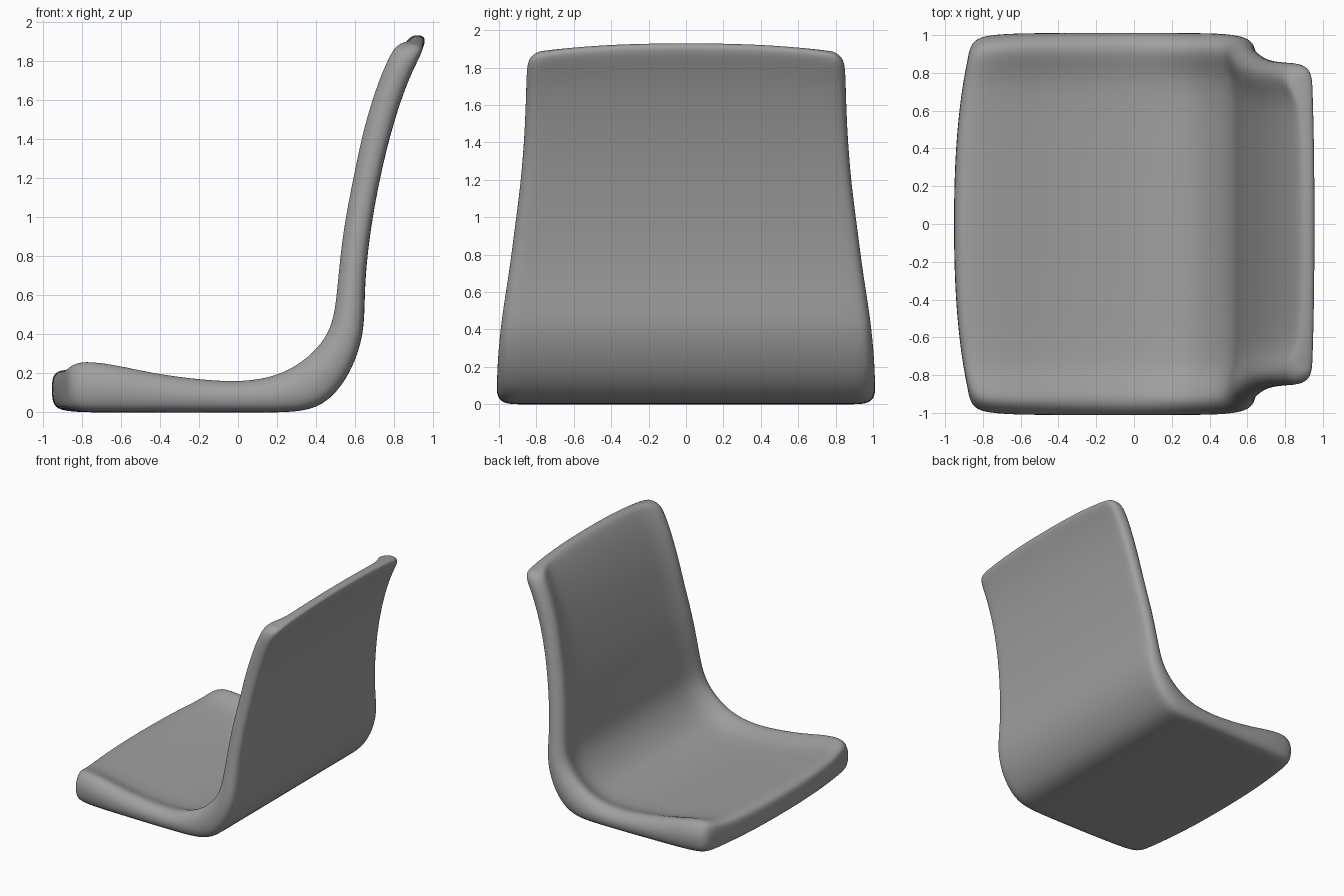
import bpy, bmesh

cube = bpy.data.objects.get("Cube")
if cube:
    bpy.data.objects.remove(cube)

# Plain grey plastic
grey = bpy.data.materials.new("grey_plastic")
grey.use_nodes = True
colour = (0.35, 0.35, 0.35, 1)
grey.diffuse_color = colour
grey.node_tree.nodes["Principled BSDF"].inputs["Base Color"].default_value = colour

# Side profile from front lip to top edge:
# (outer x, outer z), (inner x, inner z), half width, thickness left in the hollow
STATIONS = [
    ((-.875, .06), (-.875, .19), .90, .9),
    ((-.85, .015), (-.85, .235), .965, .9),
    ((-.77, 0), (-.78, .268), .99, .84),
    ((-.6, 0), (-.6, .24), 1, .74),
    ((-.4, 0), (-.4, .193), 1, .68),
    ((-.1, 0), (-.1, .158), 1, .66),
    ((.12, 0), (.07, .162), 1, .66),
    ((.29, 0), (.2, .19), 1, .66),
    ((.44, .03), (.31, .245), 1, .68),
    ((.565, .175), (.41, .33), .995, .7),
    ((.635, .36), (.475, .43), .982, .7),
    ((.648, .5), (.5, .55), .965, .7),
    ((.65, .7), (.515, .72), .935, .7),
    ((.68, .95), (.54, .95), .905, .7),
    ((.725, 1.2), (.59, 1.2), .872, .7),
    ((.79, 1.47), (.645, 1.47), .852, .7),
    ((.87, 1.7), (.72, 1.7), .845, .7),
    ((.928, 1.81), (.77, 1.81), .842, .68),
    ((.945, 1.855), (.8, 1.862), .825, .66),
    ((.935, 1.885), (.845, 1.89), .78, .6),
]
# Half cross-section: width fraction, and height (outer) or rim rise (inner)
OUTER = [(0, 0), (.3, 0), (.55, 0), (.75, 0), (.86, 0), (.93, 0), (.985, .06), (1.012, .3)]
INNER = [(0, 0), (.3, 0), (.55, .03), (.74, .12), (.83, .55), (.9, 1.02), (.96, 1), (1.012, .68)]


def mirrored(half):
    return [(-u, t) for u, t in reversed(half[1:])] + half


def place(station, u, t):
    """Point on the shell, with the lip and top edge bowed outward."""
    (ox, oz), (ix, iz), width, _ = station
    x, y, z = ox + (ix - ox) * t, u * width, oz + (iz - oz) * t
    bow = max(0, 1 - abs(u) ** 2.5)
    front = min(1, max(0, (-.5 - x) / .35))
    top = min(1, max(0, (z - 1.4) / .45))
    return (x - .08 * bow * front + .015 * bow * top, y, z + .045 * bow * top)


# Seat shell: lofted cross-sections
bm = bmesh.new()
rings, count = [], len(OUTER) * 2 - 1
for station in STATIONS:
    hollow = station[3]
    under = [bm.verts.new(place(station, u, t)) for u, t in mirrored(OUTER)]
    upper = []
    for j, (u, t) in enumerate(mirrored(INNER)):
        depth = t if j in (0, count - 1) else hollow + (1 - hollow) * t
        upper.append(bm.verts.new(place(station, u, depth)))
    rings.append((under, upper))

for (u0, i0), (u1, i1) in zip(rings, rings[1:]):
    loop0, loop1 = u0 + i0[::-1], u1 + i1[::-1]
    for j in range(len(loop0)):
        k = (j + 1) % len(loop0)
        bm.faces.new((loop0[j], loop0[k], loop1[k], loop1[j]))

# Close the lip and the top edge
for under, upper in (rings[0], rings[-1]):
    for j in range(count - 1):
        bm.faces.new((under[j], under[j + 1], upper[j + 1], upper[j]))
bmesh.ops.recalc_face_normals(bm, faces=bm.faces)

mesh = bpy.data.meshes.new("seat_shell")
bm.to_mesh(mesh)
bm.free()
mesh.materials.append(grey)
mesh.shade_smooth()
seat = bpy.data.objects.new("seat_shell", mesh)
bpy.context.collection.objects.link(seat)
smooth = seat.modifiers.new("rounding", "SUBSURF")
smooth.levels = smooth.render_levels = 2
